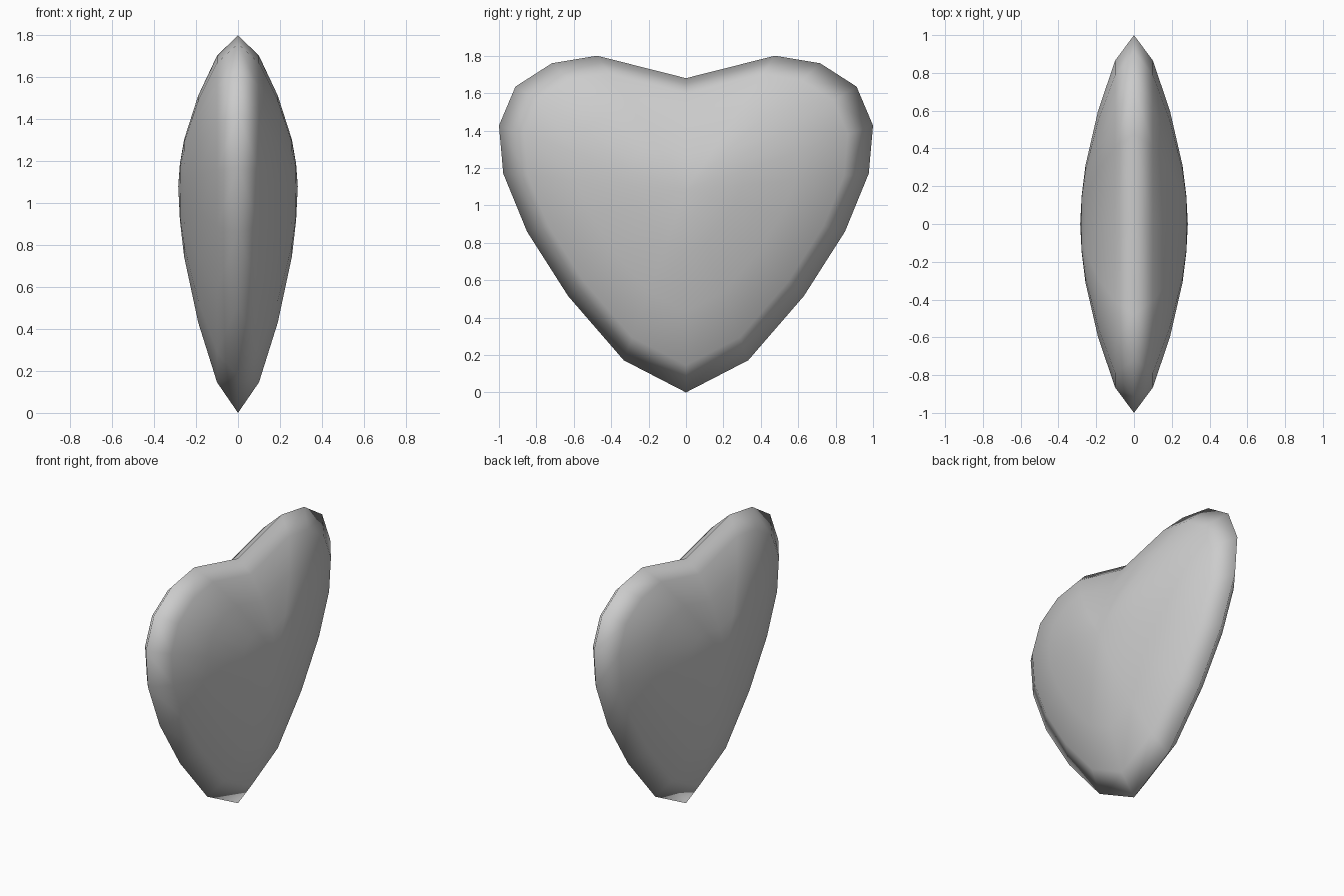
import bpy, bmesh

if "Cube" in bpy.data.objects:
    bpy.data.objects.remove(bpy.data.objects["Cube"])

# Right half of the heart outline (y, z), bottom tip to top notch
half = [(0, 0), (0.333, 0.172), (0.63, 0.515), (0.85, 0.86), (0.977, 1.17),
        (1.0, 1.427), (0.912, 1.635), (0.717, 1.76), (0.475, 1.8), (0, 1.68)]
outline = half + [(-y, z) for y, z in half[-2:0:-1]]
n = len(outline)

# Domed lens section: (outline scale, half thickness), rim to centre
section = [(0.865, 0.10), (0.6, 0.19), (0.31, 0.257), (0.15, 0.277)]
CENTRE_Z, DEPTH = 1.08, 0.285

bm = bmesh.new()


def ring(scale, x):
    return [bm.verts.new((x, y * scale, CENTRE_Z + (z - CENTRE_Z) * scale))
            for y, z in outline]


# Both domed sides share one rim
rim = ring(1, 0)
for side in (1, -1):
    prev = rim
    for scale, x in section:
        cur = ring(scale, x * side)
        for i in range(n):
            j = (i + 1) % n
            bm.faces.new((prev[i], prev[j], cur[j], cur[i]))
        prev = cur
    pole = bm.verts.new((DEPTH * side, 0, CENTRE_Z))
    for i in range(n):
        bm.faces.new((prev[i], prev[(i + 1) % n], pole))

bmesh.ops.recalc_face_normals(bm, faces=bm.faces)
for f in bm.faces:
    f.smooth = True

mesh = bpy.data.meshes.new("heart")
bm.to_mesh(mesh)
bm.free()
heart = bpy.data.objects.new("heart", mesh)
bpy.context.collection.objects.link(heart)
